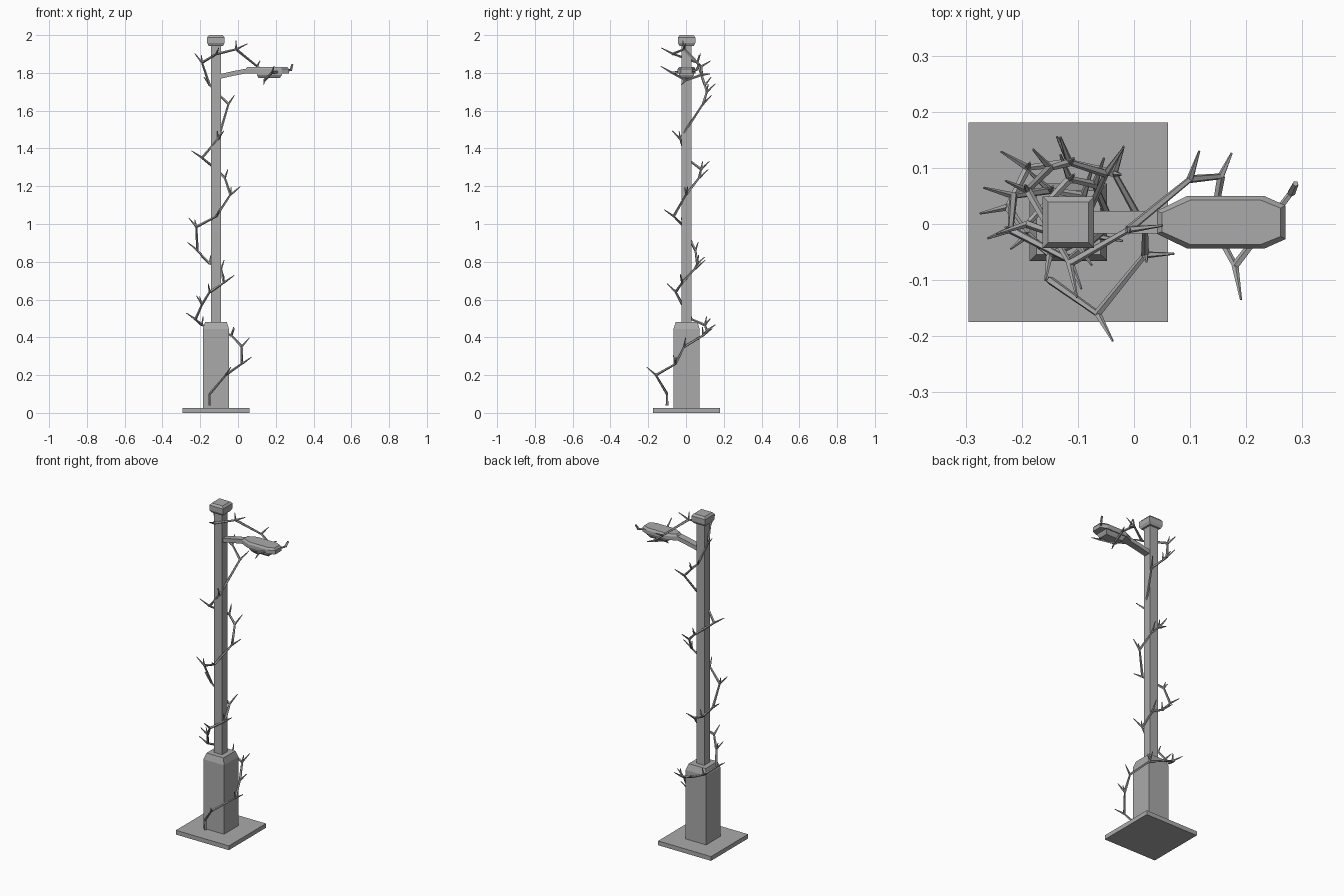
import bpy, bmesh, math
from mathutils import Vector

if "Cube" in bpy.data.objects:
    bpy.data.objects.remove(bpy.data.objects["Cube"])

CX, CY = -0.117, 0.003
GREY = bpy.data.materials.new("mid grey")
GREY.diffuse_color = (0.4, 0.4, 0.4, 1)
GREY.use_nodes = True
GREY.node_tree.nodes["Principled BSDF"].inputs["Base Color"].default_value = GREY.diffuse_color


def finish(name, bm):
    bmesh.ops.recalc_face_normals(bm, faces=bm.faces)
    me = bpy.data.meshes.new(name)
    bm.to_mesh(me)
    bm.free()
    me.materials.append(GREY)
    ob = bpy.data.objects.new(name, me)
    bpy.context.collection.objects.link(ob)
    return ob


def bridge(bm, rings):
    """Skin equal-length point rings and cap both ends."""
    vs = [[bm.verts.new(p) for p in r] for r in rings]
    n = len(vs[0])
    for a, b in zip(vs, vs[1:]):
        for i in range(n):
            j = (i + 1) % n
            bm.faces.new((a[i], a[j], b[j], b[i]))
    bm.faces.new(vs[0])
    bm.faces.new(vs[-1])


def loft(name, rings):
    bm = bmesh.new()
    bridge(bm, rings)
    return finish(name, bm)


CORNERS = [(-1, -1), (1, -1), (1, 1), (-1, 1)]


def square_tower(name, levels):
    """Stacked square sections given as (z, half width)."""
    loft(name, [[(CX + sx * h, CY + sy * h, z) for sx, sy in CORNERS]
                for z, h in levels])


# post
square_tower("base_plate", [(0, 0.178), (0.026, 0.178)])
square_tower("lower_housing", [(0.026, 0.069), (0.445, 0.069), (0.482, 0.057)])
square_tower("pole", [(0.48, 0.027), (1.955, 0.027)])
square_tower("pole_cap", [(1.943, 0.038), (1.958, 0.046), (1.988, 0.046), (2, 0.036)])

# lamp arm, rising from the pole to the head
loft("lamp_arm", [[(x, CY + s * 0.02, z + t * 0.0125) for s, t in CORNERS]
                  for x, z in ((-0.1, 1.78), (-0.02, 1.798), (0.045, 1.81), (0.09, 1.81))])


# lamp head: tapered outline with bevelled top, and a lens tray underneath
def outline(pts, z, k=1.0):
    loop = [(x, y) for x, y in pts] + [(x, -y) for x, y in reversed(pts)]
    mid = sum(p[0] for p in pts) / len(pts)
    return [(mid + (x - mid) * (1 + k) / 2, CY + y * k, z) for x, y in loop]


head = [(0.04, 0.02), (0.095, 0.047), (0.232, 0.047), (0.27, 0.03)]
loft("lamp_head", [outline(head, 1.797), outline(head, 1.82), outline(head, 1.832, 0.84)])
tray = [(0.1, 0.04), (0.232, 0.04)]
loft("lamp_lens", [outline(tray, 1.8), outline(tray, 1.79), outline(tray, 1.772, 0.7)])


# climbing vine: a tapering tube through knots, with thorns grown by rule
def twig(bm, a, b, r1, r2, sides=5):
    d = (b - a).normalized()
    u = d.orthogonal().normalized()
    v = d.cross(u)
    ang = [2 * math.pi * i / sides for i in range(sides)]
    bridge(bm, [[p + r * (u * math.cos(t) + v * math.sin(t)) for t in ang]
                for p, r in ((a, r1), (b, r2))])


path = [
    (-.15, -.1, .04), (-.15, -.1, .1), (-.065, -.16, .2), (.02, -.055, .26),
    (.02, -.01, .35), (-.035, .09, .41), (-.115, .11, .435), (-.19, .1, .465),
    (-.225, .03, .495), (-.19, -.02, .575), (-.15, -.055, .64), (-.075, -.02, .69),
    (-.09, .05, .765), (-.15, .06, .79), (-.215, .05, .86), (-.22, -.01, .985),
    (-.115, -.065, 1.04), (-.04, 0, 1.155), (-.07, .07, 1.245), (-.115, .08, 1.29),
    (-.19, 0, 1.35), (-.105, -.03, 1.45), (-.05, .09, 1.635), (-.115, .11, 1.7),
    (-.15, .1, 1.735), (-.19, .06, 1.855), (-.115, -.07, 1.9), (-.01, -.01, 1.925),
    (.1, .08, 1.835), (.155, .085, 1.79), (.14, 0, 1.76), (.18, -.075, 1.8),
    (.28, .055, 1.815), (.288, .072, 1.845),
]
knots = [Vector(p) for p in path]
bm = bmesh.new()
for a, b in zip(knots, knots[1:]):
    twig(bm, a, b, 0.0075, 0.0055)
for i in range(2, len(knots) - 2):
    k = knots[i]
    on_lamp = k.x > 0.05
    axis = Vector((k.x, CY, 1.8)) if on_lamp else Vector((CX, CY, k.z))
    out = (k - axis).normalized()
    along = (k - knots[i - 1]).normalized()
    # one thorn leans outward and on, every other knot adds an upright one
    twig(bm, k, k + out * 0.04 + along * 0.025 + Vector((0, 0, 0.025)), 0.0065, 0.002)
    if i % 2 and not on_lamp:
        twig(bm, k, k + out * 0.01 - along * 0.012 + Vector((0, 0, 0.05)), 0.006, 0.002)
finish("thorny_vine", bm)
